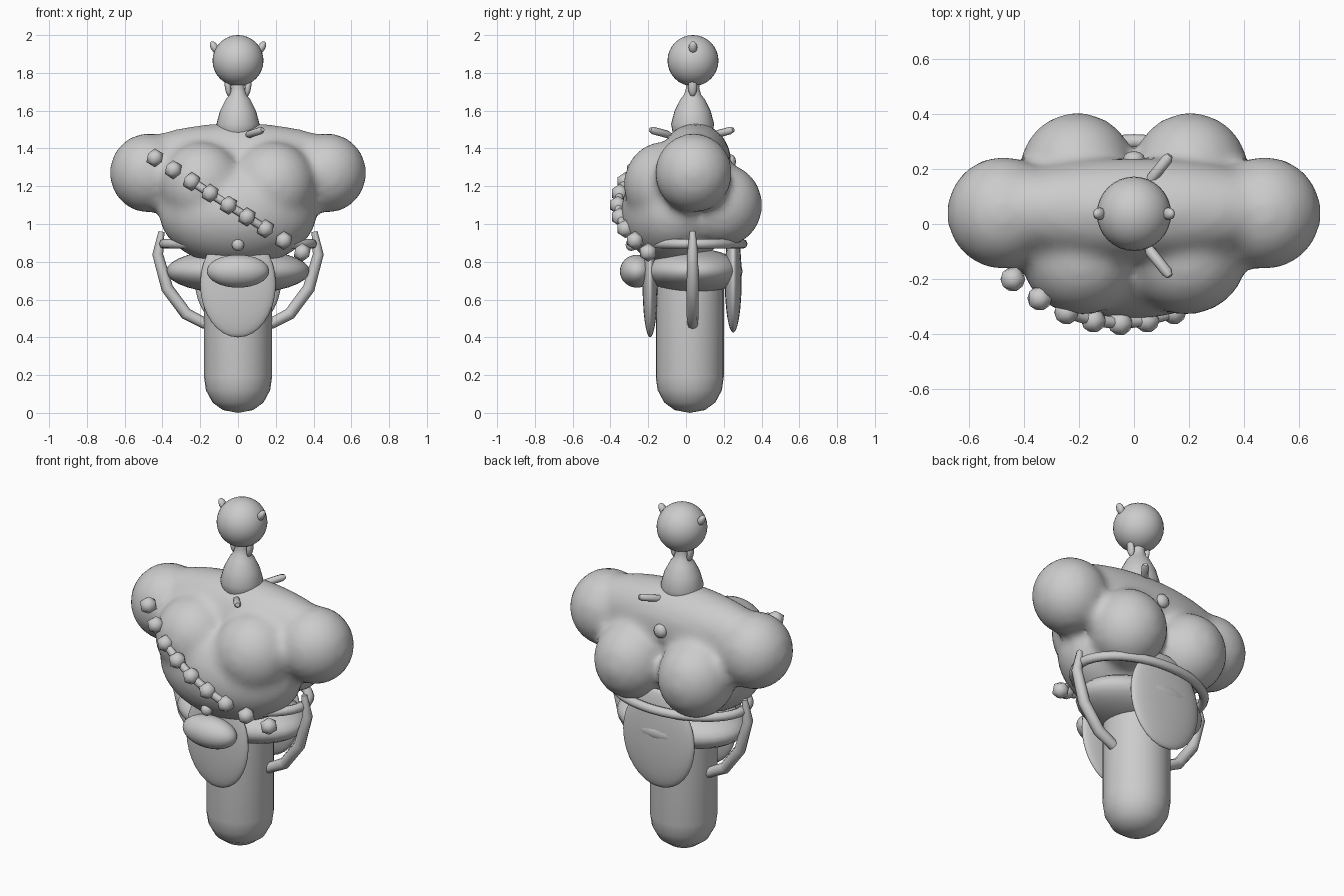
import bpy, bmesh, math
from mathutils import Vector, Matrix

cube = bpy.data.objects.get("Cube")
if cube:
    bpy.data.objects.remove(cube, do_unlink=True)

AXIS_Y = 0.03


def finish(name, bm, angle=60):
    bmesh.ops.recalc_face_normals(bm, faces=bm.faces)
    mesh = bpy.data.meshes.new(name)
    bm.to_mesh(mesh)
    bm.free()
    obj = bpy.data.objects.new(name, mesh)
    bpy.context.collection.objects.link(obj)
    smooth(obj, angle)
    return obj


def smooth(obj, angle=60):
    bpy.ops.object.select_all(action='DESELECT')
    obj.select_set(True)
    bpy.context.view_layer.objects.active = obj
    bpy.ops.object.shade_smooth_by_angle(angle=math.radians(angle))


def add_ball(bm, center, radii, tilt=0, segs=32):
    mat = (Matrix.Translation(center) @ Matrix.Rotation(tilt, 4, 'Y')
           @ Matrix.Diagonal((*radii, 1)))
    bmesh.ops.create_uvsphere(bm, u_segments=segs, v_segments=segs // 2,
                              radius=1, matrix=mat)


def ball(name, center, radii, tilt=0, segs=32):
    bm = bmesh.new()
    add_ball(bm, center, radii, tilt, segs)
    return finish(name, bm)


def lathe(name, profile, y, steps=28):
    bm = bmesh.new()
    verts = [bm.verts.new((r, y, z)) for r, z in profile]
    edges = [bm.edges.new(pair) for pair in zip(verts, verts[1:])]
    bmesh.ops.spin(bm, geom=verts + edges, cent=(0, y, 0), axis=(0, 0, 1),
                   angle=math.tau, steps=steps, use_merge=True)
    bmesh.ops.remove_doubles(bm, verts=bm.verts, dist=0.0005)
    return finish(name, bm)


def tube(name, points, radius, scales=None, closed=False):
    curve = bpy.data.curves.new(name, 'CURVE')
    curve.dimensions = '3D'
    curve.bevel_depth = radius
    curve.bevel_resolution = 2
    curve.use_fill_caps = True
    spline = curve.splines.new('POLY')
    spline.points.add(len(points) - 1)
    spline.use_cyclic_u = closed
    for i, (pt, co) in enumerate(zip(spline.points, points)):
        pt.co = (*co, 1)
        pt.radius = scales[i] if scales else 1
    obj = bpy.data.objects.new(name, curve)
    bpy.context.collection.objects.link(obj)
    bpy.ops.object.select_all(action='DESELECT')
    obj.select_set(True)
    bpy.context.view_layer.objects.active = obj
    bpy.ops.object.convert(target='MESH')
    smooth(bpy.context.view_layer.objects.active, 50)


# Muscular torso: overlapping masses fused into one soft skin
bm = bmesh.new()
add_ball(bm, (0, 0.05, 1.33), (0.6, 0.19, 0.205))
add_ball(bm, (0, -0.06, 1.06), (0.42, 0.285, 0.285))
for side in (-1, 1):
    add_ball(bm, (side * 0.475, 0.04, 1.27), (0.205, 0.205, 0.21))
    add_ball(bm, (side * 0.19, -0.12, 1.21), (0.22, 0.21, 0.225))
    add_ball(bm, (side * 0.205, 0.195, 1.1), (0.21, 0.21, 0.22))
torso = finish("torso", bm, 180)
remesh = torso.modifiers.new("fuse", 'REMESH')
remesh.mode = 'VOXEL'
remesh.voxel_size = 0.025
remesh.use_smooth_shade = True
relax = torso.modifiers.new("soften", 'SMOOTH')
relax.factor = 0.5
relax.iterations = 8

# Neck, head and ears
lathe("neck", [(0, 1.41), (0.065, 1.43), (0.105, 1.48), (0.114, 1.53),
               (0.095, 1.6), (0.065, 1.66), (0.045, 1.685), (0.035, 1.72),
               (0.04, 1.8), (0, 1.82)], AXIS_Y + 0.005)
ball("head", (0, 0.037, 1.865), (0.135,) * 3)
for side, label in ((-1, "right"), (1, "left")):
    ball(f"{label}_ear", (side * 0.125, 0.037, 1.935), (0.02, 0.023, 0.035),
         side * 0.5, 12)
    ball(f"{label}_neck_cord", (side * 0.053, 0.035, 1.725),
         (0.017, 0.024, 0.052), side * 0.15, 12)

# Collar pegs
for y, label in ((-1, "front"), (1, "back")):
    tube(f"{label}_collar_peg",
         [(0.05, AXIS_Y + y * 0.11, 1.47), (0.06, AXIS_Y + y * 0.13, 1.475),
          (0.12, AXIS_Y + y * 0.205, 1.495), (0.13, AXIS_Y + y * 0.22, 1.5)],
         0.02, [0.6, 1, 1, 0.6])

# Navel, spine and shoulder studs
ball("navel_stud", (0, -0.29, 0.89), (0.033, 0.03, 0.033), 0, 12)
ball("spine_stud", (0, 0.235, 1.33), (0.04, 0.03, 0.04), 0, 12)
ball("shoulder_stud", (-0.23, 0.04, 1.5), (0.025, 0.015, 0.015), 0, 12)

# Bead sash running diagonally across the chest
bead_points = []
for i in range(9):
    x = -0.44 + i * 0.0975
    bead_points.append(Vector((x, -0.36 + 1.05 * (x + 0.05) ** 2,
                               1.35 - i * 0.0625)))
bm = bmesh.new()
for p in bead_points:
    bmesh.ops.create_icosphere(bm, subdivisions=1, radius=0.05,
                               matrix=Matrix.Translation(p))
finish("sash_beads", bm, 50)
tube("sash_cord", bead_points[2:7], 0.022)

# Hips, belt knob and cloth flaps
ball("hips", (0, 0.04, 0.75), (0.38, 0.26, 0.12))
ball("belt_knob", (0, -0.26, 0.75), (0.165, 0.09, 0.087))
ball("front_flap", (0, -0.19, 0.68), (0.2, 0.04, 0.28))
ball("back_flap", (0, 0.25, 0.71), (0.23, 0.045, 0.285))

# Waist ring
ring = []
for i in range(40):
    a = math.tau * i / 40
    ring.append((0.395 * math.cos(a), 0.04 + 0.26 * math.sin(a), 0.895))
tube("waist_ring", ring, 0.026, closed=True)

# Bent side handles joining the ring to the leg
for side, label in ((-1, "right"), (1, "left")):
    path = [(0.405, 0.96), (0.425, 0.84), (0.375, 0.66), (0.275, 0.525),
            (0.17, 0.47)]
    tube(f"{label}_handle", [(side * x, 0.035, z) for x, z in path],
         0.032, [0.5, 0.9, 1, 1, 0.9])

# Single rounded leg
lathe("leg", [(0, 0), (0.08, 0.015), (0.135, 0.055), (0.17, 0.12),
              (0.18, 0.19), (0.18, 0.68), (0, 0.72)], 0.02)
